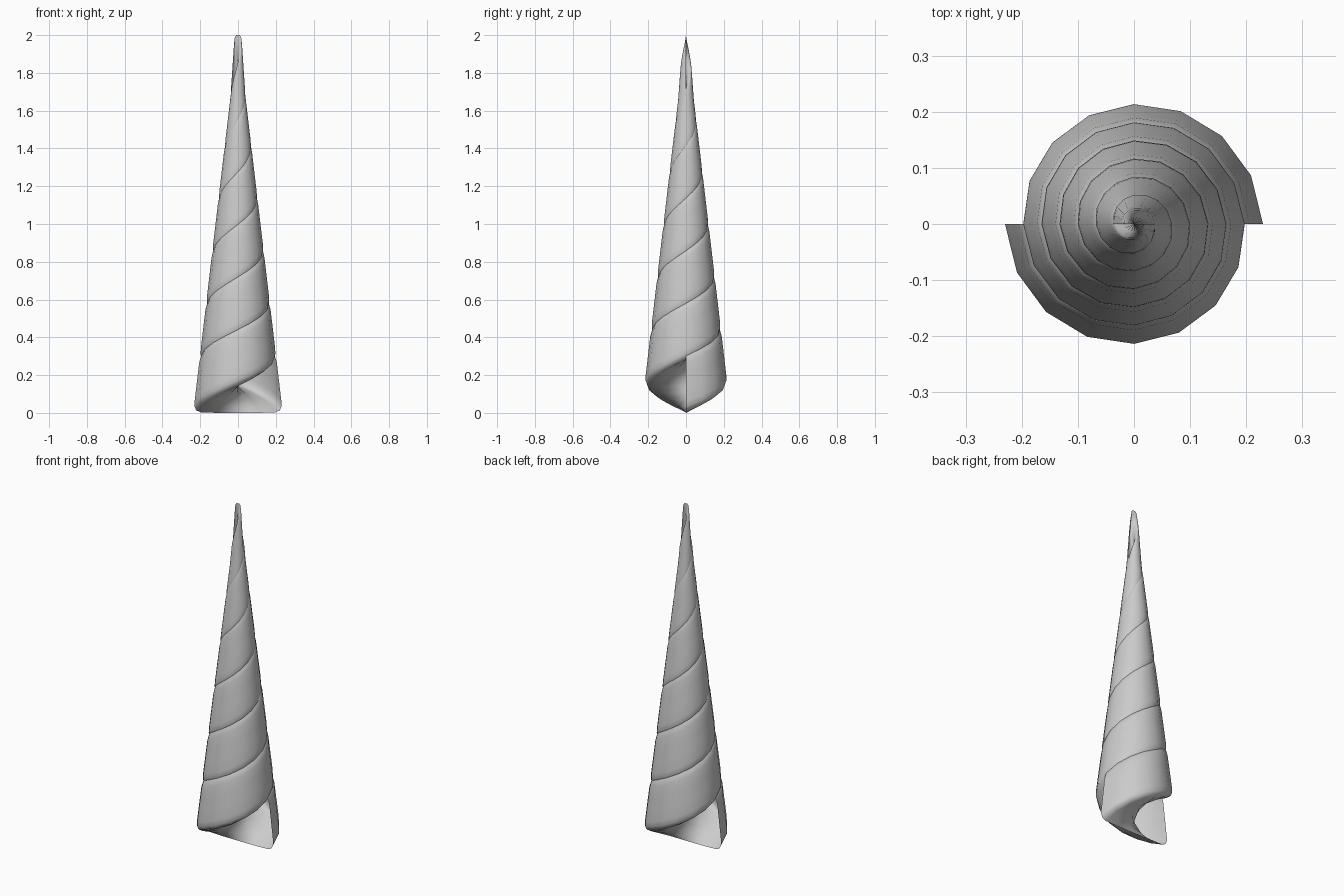
import bpy, bmesh, math

if "Cube" in bpy.data.objects:
    bpy.data.objects.remove(bpy.data.objects["Cube"])

PITCH = 1.67        # rise over three full turns
STEPS = 48          # 16 steps per turn


def radius(z):
    # overall taper of the horn
    if z < 1.67:
        return 0.237 + (0.040 - 0.237) * z / 1.67
    return 0.040 + (0.018 - 0.040) * (z - 1.67) / 0.33


# right half of the rounded cross-section: (fraction of radius, height)
half = [(0.45, 0.0), (0.84, 0.003), (0.94, 0.014), (0.985, 0.032),
        (1.0, 0.06), (1.0, 0.13), (1.0, 0.2), (1.0, 0.265),
        (0.97, 0.30), (0.88, 0.321), (0.5, 0.33)]
profile = [(0.0, 0.0)] + half + [(0.0, 0.33)] + [(-u, h) for u, h in reversed(half)]

# sweep the closed section up a tapering screw, ends left open
bm = bmesh.new()
rings = []
for i in range(STEPS + 1):
    a = math.tau * i / 16
    base = PITCH * i / STEPS
    ring = []
    for u, h in profile:
        r = u * radius(base + h)
        ring.append(bm.verts.new((r * math.cos(a), r * math.sin(a), base + h)))
    rings.append(ring)
n = len(profile)
for lo, hi in zip(rings, rings[1:]):
    for j in range(n):
        k = (j + 1) % n
        f = bm.faces.new((lo[j], lo[k], hi[k], hi[j]))
        f.smooth = True
bmesh.ops.recalc_face_normals(bm, faces=bm.faces)

mesh = bpy.data.meshes.new("spiral_horn")
bm.to_mesh(mesh)
bm.free()
horn = bpy.data.objects.new("spiral_horn", mesh)
bpy.context.collection.objects.link(horn)
